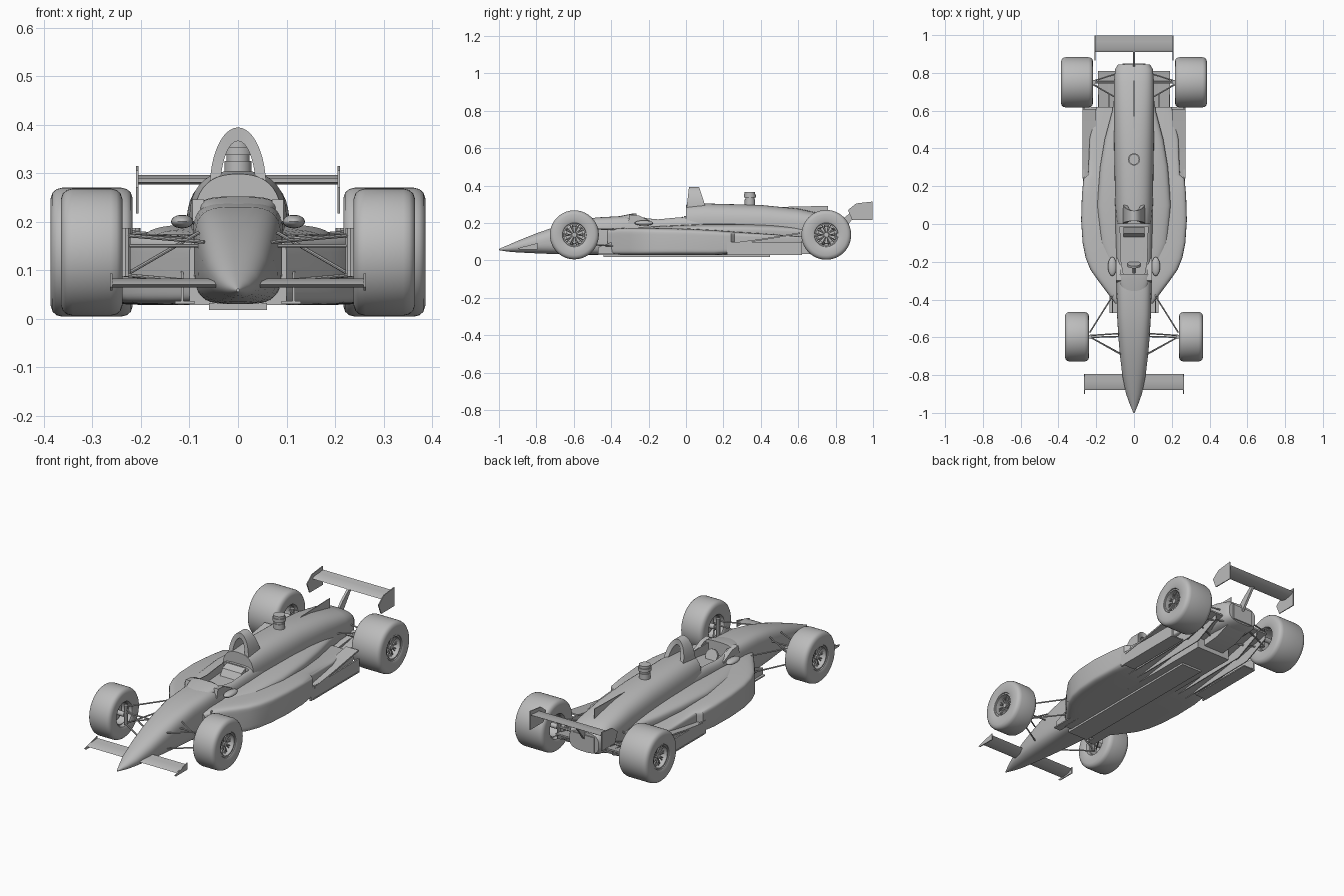
import bpy, bmesh, math
from mathutils import Vector, Matrix

cube = bpy.data.objects.get("Cube")
if cube:
    bpy.data.objects.remove(cube, do_unlink=True)

grey = bpy.data.materials.new("plain_grey")
grey.use_nodes = True
COL = (0.5, 0.5, 0.5, 1)
grey.diffuse_color = COL
grey.node_tree.nodes["Principled BSDF"].inputs["Base Color"].default_value = COL
parts = []
SIDES = ((1, "left"), (-1, "right"))


def finish(name, bm):
    bmesh.ops.recalc_face_normals(bm, faces=bm.faces)
    mesh = bpy.data.meshes.new(name)
    bm.to_mesh(mesh)
    bm.free()
    mesh.materials.append(grey)
    ob = bpy.data.objects.new(name, mesh)
    bpy.context.collection.objects.link(ob)
    parts.append(ob)
    return ob


def skin(name, rings, capped=True, loop=False):
    """Join rings of points with quads."""
    bm = bmesh.new()
    rows = [[bm.verts.new(p) for p in r] for r in rings]
    n = len(rows[0])
    pairs = list(zip(rows, rows[1:])) + ([(rows[-1], rows[0])] if loop else [])
    for a, b in pairs:
        for i in range(n):
            j = (i + 1) % n
            bm.faces.new((a[i], a[j], b[j], b[i]))
    if capped and not loop:
        bm.faces.new(rows[0])
        bm.faces.new(rows[-1])
    return finish(name, bm)


def loft(name, sections, n=40):
    """Sections are (y, half width, bottom, top, squareness)."""
    rings = []
    for y, w, z0, z1, e in sections:
        ring = []
        for i in range(n):
            t = 2 * math.pi * (i + 0.5) / n
            c, s = math.cos(t), math.sin(t)
            x = math.copysign(abs(c) ** (2 / e), c) * w
            z = math.copysign(abs(s) ** (2 / e), s) * (z1 - z0) / 2 + (z0 + z1) / 2
            ring.append((x, y, z))
        rings.append(ring)
    return skin(name, rings)


def prism(name, profile, x0, x1):
    """Extrude a (y, z) outline across x."""
    return skin(name, [[(x, y, z) for y, z in profile] for x in (x0, x1)])


def box(name, x0, x1, y0, y1, z0, z1):
    return prism(name, [(y0, z0), (y1, z0), (y1, z1), (y0, z1)], x0, x1)


def rod(name, a, b, r=0.004, sides=8):
    a, b = Vector(a), Vector(b)
    d = b - a
    bm = bmesh.new()
    rot = d.to_track_quat('Z', 'Y').to_matrix().to_4x4()
    bmesh.ops.create_cone(bm, cap_ends=True, segments=sides, radius1=r, radius2=r,
                          depth=d.length, matrix=Matrix.Translation((a + b) / 2) @ rot)
    return finish(name, bm)


def turn_x(name, profile, cx, cy, cz, s, n=56):
    """Revolve a closed (outward offset, radius) outline about the axle."""
    rings = []
    for i in range(n):
        t = 2 * math.pi * i / n
        rings.append([(cx + s * a, cy + r * math.cos(t), cz + r * math.sin(t)) for a, r in profile])
    return skin(name, rings, loop=True)


# Monocoque and nose with a cockpit opening
hull = loft("nose_and_tub", [
    (-1.0, .003, .055, .062, 2), (-.95, .024, .047, .083, 2), (-.9, .042, .043, .105, 2.1),
    (-.8, .062, .038, .145, 2.4), (-.7, .074, .034, .18, 2.8), (-.6, .083, .031, .208, 3.2),
    (-.48, .09, .03, .23, 3.8), (-.3, .094, .03, .24, 4), (-.15, .095, .03, .226, 4.5),
    (-.05, .098, .03, .236, 4.5), (.1, .1, .03, .245, 4)])
cutter = loft("cockpit_cutter", [(-.27, .055, .08, .5, 8), (-.2, .068, .08, .5, 8), (-.012, .074, .08, .5, 8)])
parts.remove(cutter)
mod = hull.modifiers.new("cockpit", 'BOOLEAN')
mod.operation = 'DIFFERENCE'
mod.object = cutter
mod.solver = 'EXACT'
bpy.context.view_layer.objects.active = hull
bpy.ops.object.modifier_apply(modifier=mod.name)
bpy.data.objects.remove(cutter, do_unlink=True)
loft("windscreen_cowl", [(-.36, .06, .2, .236, 2.5), (-.29, .082, .2, .25, 3), (-.265, .08, .2, .252, 3)], 28)
prism("seat", [(-.2, .08), (-.015, .08), (-.015, .235), (-.05, .22), (-.11, .12), (-.2, .105)], -.055, .055)
turn = rod("steering_wheel", (0, -.222, .195), (0, -.21, .2), .034, 20)
rod("steering_column", (0, -.28, .17), (0, -.215, .197), .007)

# Engine cover, fin, roll hoop and tail
loft("engine_cover", [
    (0, .09, .1, .298, 2.5), (.1, .1, .1, .305, 2.5), (.4, .105, .1, .297, 2.5),
    (.6, .107, .09, .277, 2.7), (.75, .106, .085, .245, 3), (.82, .1, .09, .222, 3.2), (.845, .085, .1, .205, 3)])
prism("cover_fin", [(.45, .285), (.76, .292), (.76, .23), (.6, .26)], -.002, .002)
hoop = []
for i in range(25):
    t = math.pi * i / 24
    c, s = math.cos(t), math.sin(t)
    f, b = .002 + .014 * s, .11 - .04 * s
    hoop.append([(.058 * c, f, .27 + .124 * s), (.058 * c, b, .27 + .124 * s),
                 (.036 * c, b, .27 + .096 * s), (.036 * c, f, .27 + .096 * s)])
skin("roll_hoop", hoop)
for k, (z0, z1, r) in enumerate(((.28, .325, .028), (.325, .337, .024), (.337, .354, .032), (.354, .367, .028))):
    rod("cover_turret_%d" % k, (0, .342, z0), (0, .342, z1), r, 24)

# Sidepods, waisted deck, floor and skid plank
loft("sidepods", [
    (-.42, .1, .032, .165, 8), (-.36, .145, .03, .172, 8), (-.3, .19, .028, .174, 8),
    (-.24, .232, .028, .174, 9), (-.18, .256, .028, .174, 9), (-.1, .272, .028, .173, 9),
    (.02, .28, .028, .17, 9), (.15, .276, .028, .163, 9), (.24, .268, .035, .156, 9),
    (.26, .243, .04, .154, 9), (.45, .235, .065, .142, 9), (.62, .2, .09, .128, 9)], 56)
loft("waisted_deck", [
    (-.3, .1, .1, .178, 4), (-.1, .18, .1, .186, 4), (.1, .195, .1, .195, 4), (.3, .18, .1, .195, 4),
    (.45, .155, .1, .19, 4), (.6, .115, .1, .18, 4), (.7, .1, .1, .17, 4)])
box("skid_plank", -.06, .06, -.44, .45, .018, .032)
box("centre_floor", -.1, .1, -.42, .62, .028, .1)
prism("gearbox", [(.6, .05), (.72, .06), (.85, .11), (.85, .19), (.6, .2)], -.06, .06)
prism("diffuser", [(.58, .075), (.81, .125), (.81, .133), (.58, .09)], -.19, .19)

# Rear wing with a flap and a central post
prism("rear_wing", [(.91, .281), (.935, .276), (.975, .282), (.998, .296), (.965, .292), (.925, .29)], -.207, .207)
prism("rear_wing_post", [(.79, .17), (.85, .17), (.935, .28), (.91, .28), (.86, .24)], -.006, .006)
# Front wing
prism("front_wing", [(-.88, .07), (-.865, .064), (-.825, .068), (-.795, .083), (-.83, .08), (-.865, .077)], -.26, .26)

for s, side in SIDES:
    def nm(t):
        return side + "_" + t

    prism(nm("rear_wing_endplate"), [(.866, .27), (.91, .305), (.998, .315), (.998, .217), (.888, .217)],
          s * .205, s * .21)
    prism(nm("front_wing_endplate"), [(-.9, .065), (-.89, .058), (-.795, .058), (-.795, .093)], s * .259, s * .264)

    # Flip-up, side skirt and underfloor strakes
    prism(nm("flip_up"), [(.25, .095), (.4, .115), (.61, .15), (.61, .142), (.4, .107), (.25, .085)], s * .2, s * .272)
    box(nm("floor_edge"), s * .2, s * .272, .24, .62, .03, .036)
    box(nm("side_skirt"), s * .262, s * .27, .22, .62, .03, .1)
    for k, x in enumerate((.13, .185)):
        prism(nm("strake_%d" % k), [(.15, .03), (.66, .035), (.8, .1), (.8, .13), (.15, .06)], s * x, s * (x + .005))
    box(nm("splitter"), s * .09, s * .13, -.47, -.33, .03, .036)
    prism(nm("turning_vane"), [(-.47, .036), (-.34, .036), (-.34, .12), (-.47, .07)], s * .112, s * .117)

    # Mirror on its fairing
    bm = bmesh.new()
    bmesh.ops.create_uvsphere(bm, u_segments=20, v_segments=12, radius=1,
                              matrix=Matrix.Translation((s * .115, -.225, .2)) @ Matrix.Diagonal((.023, .05, .014, 1)))
    finish(nm("mirror"), bm)
    prism(nm("mirror_mount"), [(-.31, .2), (-.18, .195), (-.18, .205), (-.25, .24), (-.3, .245)], s * .07, s * .094)

    # Wheels: axle x, axle y, half width, radius
    for end, cx, cy, w, R in (("front", .3015, -.597, .0635, .131), ("rear", .3015, .75, .0845, .133)):
        cz = .137
        X = s * cx
        half = [(w - .022, .058), (w - .004, .064), (w, .072), (w, R - .022),
                (w - .004, R - .01), (w - .012, R - .003), (w - .024, R)]
        turn_x(nm(end + "_tyre"), half + [(-a, r) for a, r in reversed(half)], X, cy, cz, s)
        turn_x(nm(end + "_rim"), [(w - .008, .062), (w - .008, .055), (-w + .02, .055), (-w + .02, .062)], X, cy, cz, s, 40)
        o = X + s * (w - .03)
        rod(nm(end + "_hub"), (X - s * w, cy, cz), (o + s * .012, cy, cz), .013, 20)
        rod(nm(end + "_brake_disc"), (X - s * .012, cy, cz), (X - s * .004, cy, cz), .046, 32)
        rod(nm(end + "_upright"), (X - s * (w + .006), cy, cz - .05), (X - s * (w + .006), cy, cz + .05), .011, 10)
        for k in range(10):
            for d in (-.11, .11):
                t = 2 * math.pi * k / 10
                rod(nm("%s_spoke_%d" % (end, k)), (o + s * .004, cy + .01 * math.cos(t), cz + .01 * math.sin(t)),
                    (o, cy + .058 * math.cos(t + d), cz + .058 * math.sin(t + d)), .0028, 6)

    # Suspension arms: wheel end and body end
    for name, a, b in (
            ("front_upper_rear_arm", (.235, -.575, .172), (.1, -.36, .165)),
            ("front_upper_front_arm", (.235, -.597, .172), (.07, -.69, .158)),
            ("front_lower_rear_arm", (.235, -.575, .09), (.1, -.36, .075)),
            ("front_lower_front_arm", (.235, -.597, .09), (.065, -.69, .075)),
            ("front_steering_rod", (.235, -.6, .15), (.07, -.595, .15)),
            ("front_push_rod", (.232, -.59, .09), (.08, -.58, .178)),
            ("rear_upper_front_arm", (.22, .74, .178), (.08, .66, .165)),
            ("rear_upper_rear_arm", (.22, .755, .178), (.08, .8, .165)),
            ("rear_lower_front_arm", (.22, .74, .09), (.05, .66, .09)),
            ("rear_lower_rear_arm", (.22, .755, .09), (.05, .81, .11)),
            ("rear_drive_shaft", (.23, .75, .137), (.05, .75, .137))):
        rod(nm(name), (s * a[0], a[1], a[2]), (s * b[0], b[1], b[2]), .007 if "shaft" in name else .0038)

# Smooth shading with sharp edges kept
bpy.ops.object.select_all(action='DESELECT')
for ob in parts:
    ob.select_set(True)
bpy.context.view_layer.objects.active = hull
bpy.ops.object.shade_smooth_by_angle(angle=math.radians(32))
